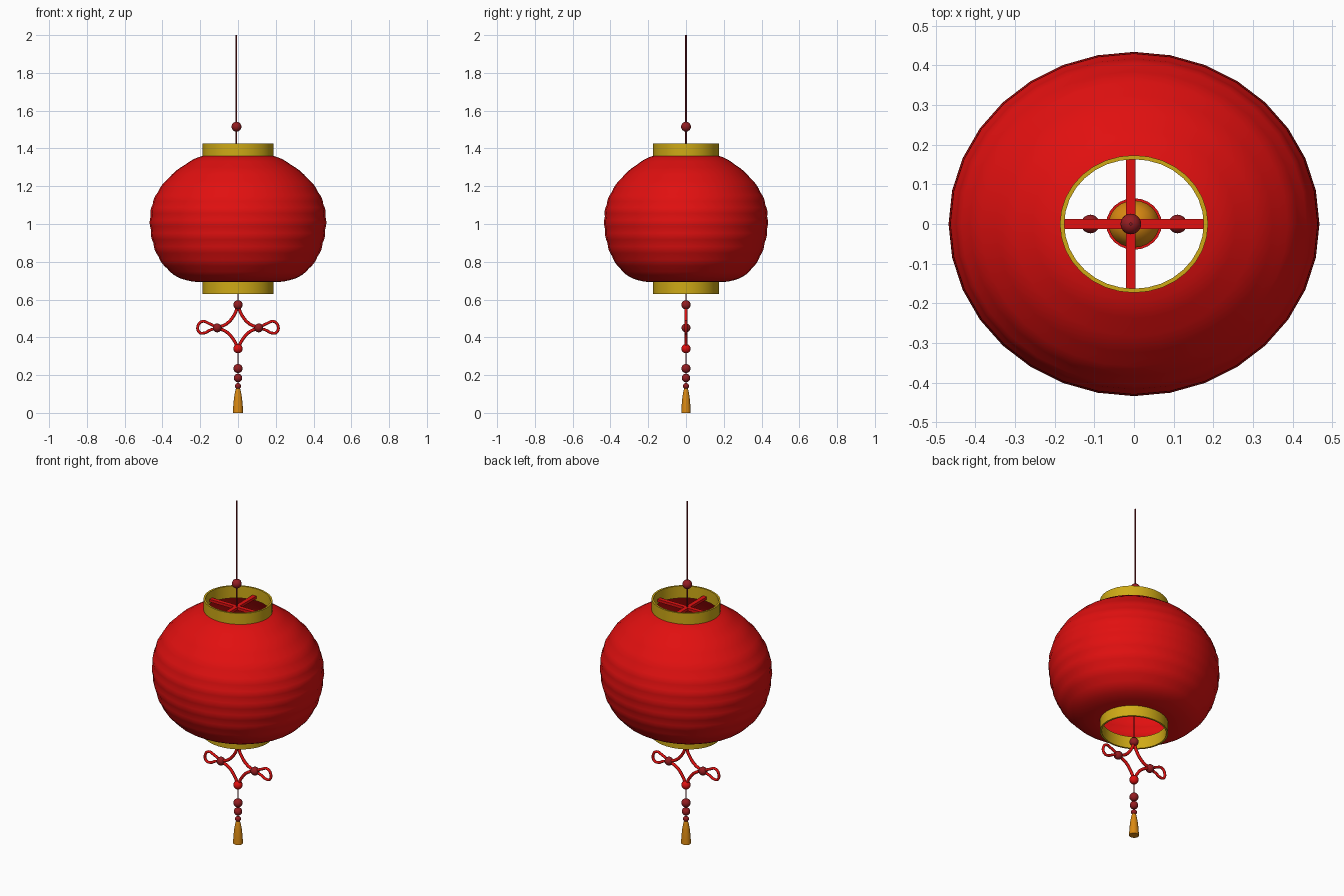
import bpy, bmesh, math
from mathutils import Vector

if "Cube" in bpy.data.objects:
    bpy.data.objects.remove(bpy.data.objects["Cube"])

YS = 0.928  # the lantern is slightly flattened front to back


def mat(name, rgb):
    m = bpy.data.materials.new(name)
    m.diffuse_color = (*rgb, 1)
    m.use_nodes = True
    m.node_tree.nodes["Principled BSDF"].inputs["Base Color"].default_value = m.diffuse_color
    return m


RED = mat("lantern red", (0.75, 0.005, 0.005))
GOLD = mat("collar gold", (0.62, 0.40, 0.008))
BEAD = mat("bead dark red", (0.30, 0.012, 0.015))
ORANGE = mat("tassel orange", (0.70, 0.25, 0.006))
CORD = mat("cord dark red", (0.22, 0.01, 0.015))


def finish(name, bm, material, angle=40):
    bmesh.ops.recalc_face_normals(bm, faces=bm.faces)
    me = bpy.data.meshes.new(name)
    bm.to_mesh(me)
    bm.free()
    ob = bpy.data.objects.new(name, me)
    bpy.context.collection.objects.link(ob)
    me.materials.append(material)
    bpy.context.view_layer.objects.active = ob
    ob.select_set(True)
    bpy.ops.object.shade_smooth_by_angle(angle=math.radians(angle))
    ob.select_set(False)
    return ob


def lathe(name, profile, material, n=32, closed=False, caps=False, x=0):
    """Spin a (radius, z) profile into an elliptical shell."""
    bm = bmesh.new()
    rings = [[bm.verts.new((x + r * math.cos(2 * math.pi * i / n),
                            YS * r * math.sin(2 * math.pi * i / n), z))
              for i in range(n)] for r, z in profile]
    pairs = list(zip(rings, rings[1:]))
    if closed:
        pairs.append((rings[-1], rings[0]))
    for a, b in pairs:
        for i in range(n):
            j = (i + 1) % n
            bm.faces.new((a[i], a[j], b[j], b[i]))
    if caps:
        bm.faces.new(rings[0])
        bm.faces.new(rings[-1])
    return finish(name, bm, material)


def ball(name, x, z, r, material):
    bm = bmesh.new()
    bmesh.ops.create_uvsphere(bm, u_segments=20, v_segments=12, radius=r)
    bmesh.ops.translate(bm, verts=bm.verts, vec=(x, 0, z))
    return finish(name, bm, material)


def box(name, size, loc, material):
    bm = bmesh.new()
    bmesh.ops.create_cube(bm, size=1)
    bmesh.ops.scale(bm, verts=bm.verts, vec=size)
    bmesh.ops.translate(bm, verts=bm.verts, vec=loc)
    return finish(name, bm, material)


def rope(name, pts, r, material):
    cu = bpy.data.curves.new(name, "CURVE")
    cu.dimensions = "3D"
    cu.bevel_depth = r
    cu.bevel_resolution = 2
    cu.resolution_u = 8
    cu.use_fill_caps = True
    sp = cu.splines.new("BEZIER")
    sp.bezier_points.add(len(pts) - 1)
    for p, (x, z) in zip(sp.bezier_points, pts):
        p.co = (x, 0, z)
        p.handle_left_type = p.handle_right_type = "AUTO"
    cu.materials.append(material)
    ob = bpy.data.objects.new(name, cu)
    bpy.context.collection.objects.link(ob)
    return ob


# Ribbed paper body: each panel bulges between neighbouring ribs
ribs = [(0.183, 1.362), (0.278, 1.315), (0.37, 1.24), (0.425, 1.167),
        (0.452, 1.103), (0.463, 1.04), (0.461, 0.97), (0.448, 0.90),
        (0.422, 0.83), (0.376, 0.765), (0.305, 0.712), (0.183, 0.692)]
profile = []
for (r0, z0), (r1, z1) in zip(ribs, ribs[1:]):
    d = Vector((r1 - r0, z1 - z0)).normalized()
    for k in range(4):
        t = k / 4
        b = 0.006 * math.sin(math.pi * t)
        profile.append((r0 + (r1 - r0) * t - d.y * b, z0 + (z1 - z0) * t + d.x * b))
profile.append(ribs[-1])
lathe("paper_body", profile, RED)

# Gold collars
for name, z0, z1 in (("top_collar", 1.355, 1.425), ("bottom_collar", 0.63, 0.70)):
    lathe(name, [(0.187, z0), (0.187, z1), (0.176, z1), (0.176, z0)], GOLD, closed=True)

# Cross bars in the top opening
box("cross_bar_x", (0.356, 0.024, 0.016), (0, 0, 1.375), RED)
box("cross_bar_y", (0.024, 0.33, 0.016), (-0.008, 0, 1.375), RED)

# Light inside on its dish
lathe("light_dish", [(0.05, 0.95), (0.07, 0.97)], RED, 24, caps=True)
lathe("inner_light", [(0.064, 0.97), (0.064, 1.05), (0.045, 1.085), (0.015, 1.10)],
      ORANGE, 24, caps=True)

# Hanging cord and its bead
rope("hanging_cord", [(-0.008, 1.375), (-0.008, 2.0)], 0.004, CORD)
ball("cord_bead", -0.008, 1.515, 0.026, BEAD)

# Knot: diamond with concave sides and two side loops
for side, s in (("left", -1), ("right", 1)):
    rope("knot_upper_" + side,
         [(0, 0.565), (s * 0.022, 0.515), (s * 0.06, 0.472), (s * 0.11, 0.45)], 0.0085, RED)
    rope("knot_lower_" + side,
         [(0, 0.34), (s * 0.022, 0.385), (s * 0.06, 0.428), (s * 0.11, 0.45)], 0.0085, RED)
    rope("knot_loop_" + side,
         [(s * 0.11, 0.45), (s * 0.155, 0.474), (s * 0.19, 0.484), (s * 0.212, 0.46),
          (s * 0.204, 0.426), (s * 0.178, 0.423), (s * 0.15, 0.437), (s * 0.11, 0.45)],
         0.0075, RED)
    ball("knot_bead_" + side, s * 0.11, 0.45, 0.0235, BEAD)
ball("knot_bead_top", 0, 0.572, 0.0245, BEAD)
ball("knot_bead_bottom", 0, 0.34, 0.0245, RED)

# Tassel string, beads and tassel
rope("body_string", [(0, 0.97), (0, 0.57)], 0.002, CORD)
rope("tassel_string", [(0, 0.34), (0, 0.12)], 0.003, CORD)
for i, (z, r) in enumerate(((0.235, 0.0245), (0.185, 0.0225), (0.142, 0.016))):
    ball("tassel_bead_%d" % (i + 1), 0, z, r, BEAD)
lathe("tassel", [(0.010, 0.132), (0.015, 0.115), (0.021, 0.08), (0.025, 0.04), (0.027, 0.0)],
      ORANGE, 20, caps=True)
